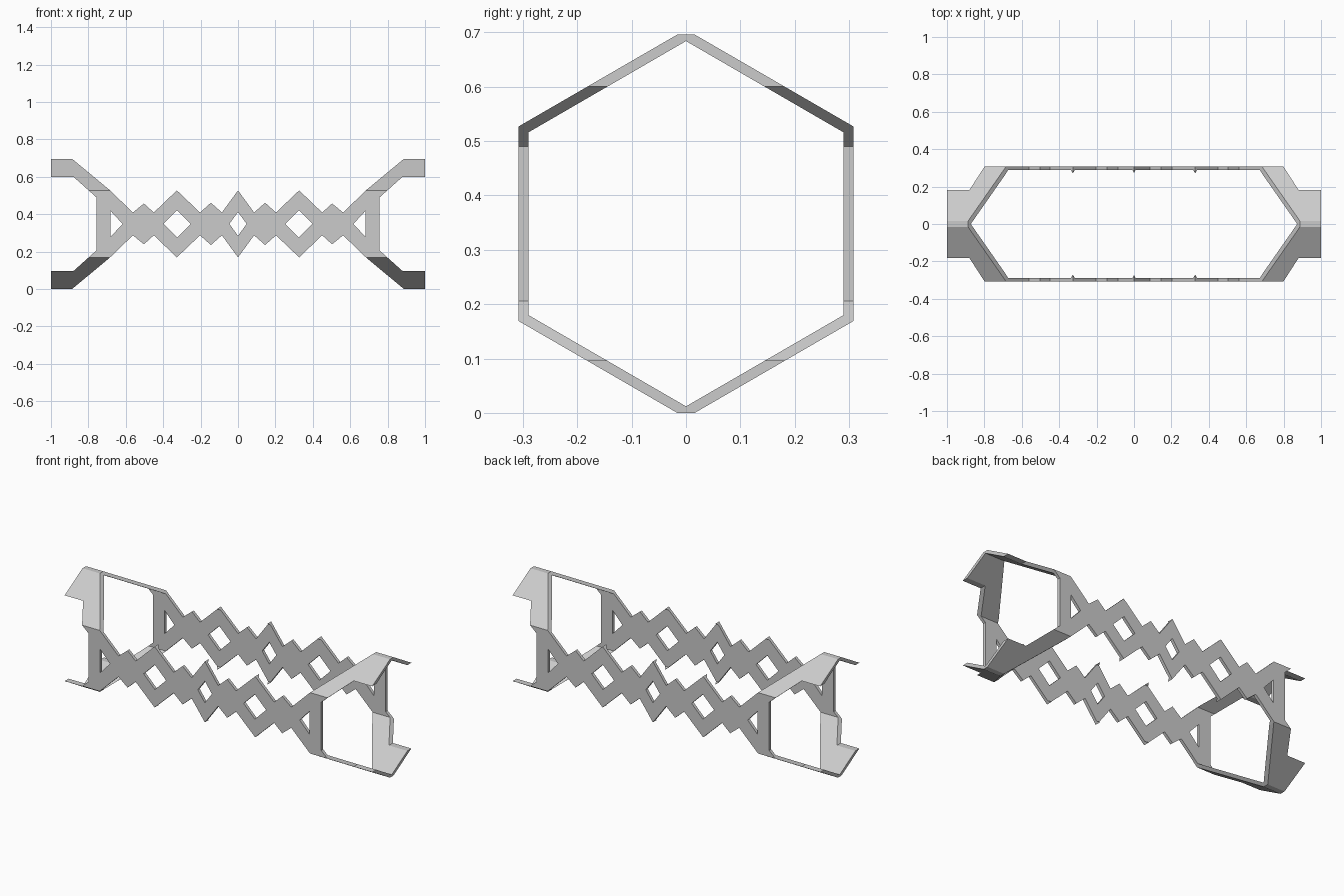
import bpy, bmesh
from mathutils import Vector

cube = bpy.data.objects.get("Cube")
if cube:
    bpy.data.objects.remove(cube, do_unlink=True)

HEIGHT = 0.696

grey = bpy.data.materials.new("light_grey")
grey.use_nodes = True
colour = (0.6, 0.6, 0.6, 1)
grey.diffuse_color = colour
grey.node_tree.nodes["Principled BSDF"].inputs["Base Color"].default_value = colour


def prism(name, profiles, axis, half_length):
    """Extrude closed profiles along x (points are y, z) or y (points are x, z)."""
    bm = bmesh.new()
    for points in profiles:
        place = (lambda a, b: (-half_length, a, b)) if axis == "x" else (lambda a, b: (a, -half_length, b))
        face = bm.faces.new([bm.verts.new(place(a, b)) for a, b in points])
        top = bmesh.ops.extrude_face_region(bm, geom=[face])["geom"]
        move = Vector((2 * half_length, 0, 0)) if axis == "x" else Vector((0, 2 * half_length, 0))
        bmesh.ops.translate(bm, vec=move, verts=[v for v in top if isinstance(v, bmesh.types.BMVert)])
    bmesh.ops.recalc_face_normals(bm, faces=bm.faces)
    mesh = bpy.data.meshes.new(name)
    bm.to_mesh(mesh)
    bm.free()
    mesh.materials.append(grey)
    obj = bpy.data.objects.new(name, mesh)
    bpy.context.collection.objects.link(obj)
    return obj


def carve(target, cutter, operation):
    """Apply a boolean and discard the cutter."""
    cutter.hide_render = True
    mod = target.modifiers.new(operation.lower(), "BOOLEAN")
    mod.operation, mod.object, mod.solver = operation, cutter, "EXACT"
    bpy.context.view_layer.objects.active = target
    bpy.ops.object.modifier_apply(modifier=mod.name)
    bpy.data.objects.remove(cutter, do_unlink=True)


def flip_x(points):
    return [(-x, z) for x, z in points]


def flip_z(points):
    return [(x, HEIGHT - z) for x, z in points]


def full_loop(quarter):
    """Mirror a quarter outline, starting on x = 0, into a closed loop."""
    right = quarter + flip_z(quarter)[::-1]
    return right + [p for p in flip_x(right)[::-1] if p[0] != 0]


def diamond(x, w, h):
    mid = HEIGHT / 2
    return [(x - w, mid), (x, mid + h), (x + w, mid), (x, mid - h)]


# Thin hexagonal tube along x, with blunted outer ridges
frame = prism("lattice_frame", [full_loop([(0, 0.696), (0.016, 0.696), (0.308, 0.527)])], "x", 1.1)
bore = prism("bore", [full_loop([(0, 0.684), (0.29, 0.516)])], "x", 1.2)
carve(frame, bore, "DIFFERENCE")

# Zigzag side silhouette with forked ends
zigzag = [(0, 0.527), (0.086, 0.409), (0.145, 0.461), (0.203, 0.409),
          (0.327, 0.527), (0.45, 0.409), (0.503, 0.457), (0.562, 0.409),
          (0.687, 0.53), (0.91, 0.715), (1, 0.715), (1, 0.6), (0.88, 0.6), (0.757, 0.49)]
carve(frame, prism("silhouette", [full_loop(zigzag)], "y", 0.5), "INTERSECT")

# Diamond and triangular windows through both sides
triangle = [(0.682, 0.418), (0.617, 0.348), (0.682, 0.278)]
windows = [diamond(0, 0.046, 0.064), diamond(0.325, 0.073, 0.073), diamond(-0.325, 0.073, 0.073),
           triangle, flip_x(triangle)]
carve(frame, prism("windows", windows, "y", 0.5), "DIFFERENCE")
